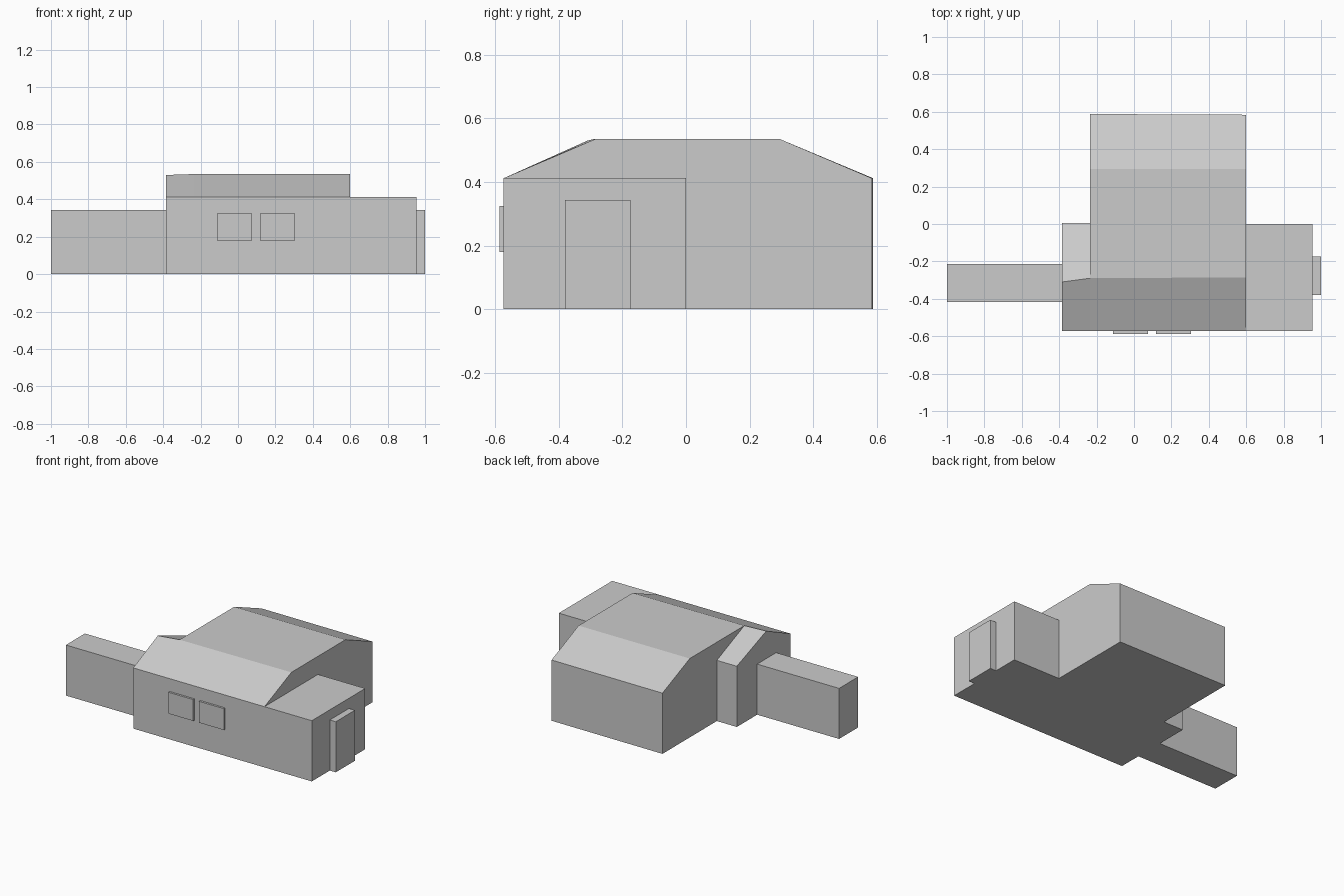
import bpy
import bmesh

if "Cube" in bpy.data.objects:
    bpy.data.objects.remove(bpy.data.objects["Cube"])

grey = bpy.data.materials.new("plain grey")
grey.diffuse_color = (0.6, 0.6, 0.6, 1)
grey.use_nodes = True
grey.node_tree.nodes["Principled BSDF"].inputs["Base Color"].default_value = grey.diffuse_color


def loft(name, x0, profile0, x1, profile1=None):
    """Solid between two (y, z) outlines standing at x0 and x1."""
    bm = bmesh.new()
    a = [bm.verts.new((x0, y, z)) for y, z in profile0]
    b = [bm.verts.new((x1, y, z)) for y, z in (profile1 or profile0)]
    n = len(a)
    bm.faces.new(a)
    bm.faces.new(b[::-1])
    for i in range(n):
        j = (i + 1) % n
        bm.faces.new((a[i], b[i], b[j], a[j]))
    bmesh.ops.recalc_face_normals(bm, faces=bm.faces)
    mesh = bpy.data.meshes.new(name)
    bm.to_mesh(mesh)
    bm.free()
    mesh.materials.append(grey)
    obj = bpy.data.objects.new(name, mesh)
    bpy.context.collection.objects.link(obj)
    return obj


def box(name, x0, x1, y0, y1, z0, z1):
    return loft(name, x0, [(y0, z0), (y1, z0), (y1, z1), (y0, z1)], x1)


EAVES, RIDGE = 0.412, 0.535

# Main hall with a flat-topped roof sloping to front and back
loft("main_hall",
     -0.235, [(-0.573, 0), (0.588, 0), (0.588, EAVES), (0.295, RIDGE), (-0.29, RIDGE), (-0.573, EAVES)],
     0.6, [(-0.573, 0), (0.584, 0), (0.584, EAVES), (0.295, RIDGE), (-0.285, RIDGE), (-0.573, EAVES)])

# Gabled bay on the left end
loft("gabled_bay",
     -0.385, [(-0.573, 0), (0.005, 0), (0.005, EAVES), (-0.31, 0.53), (-0.573, EAVES)],
     -0.235, [(-0.573, 0), (0.005, 0), (0.005, EAVES), (-0.29, RIDGE), (-0.573, EAVES)])

# Flat-roofed wing, its door block and the long passage
box("right_wing", 0.6, 0.955, -0.573, 0.0, 0, EAVES)
box("door_block", 0.955, 1.0, -0.38, -0.175, 0, 0.343)
box("left_passage", -1.0, -0.385, -0.417, -0.213, 0, 0.343)

# Raised window panels on the front wall
for side, x in (("left", -0.112), ("right", 0.118)):
    box(side + "_window", x, x + 0.187, -0.587, -0.573, 0.18, 0.325)
